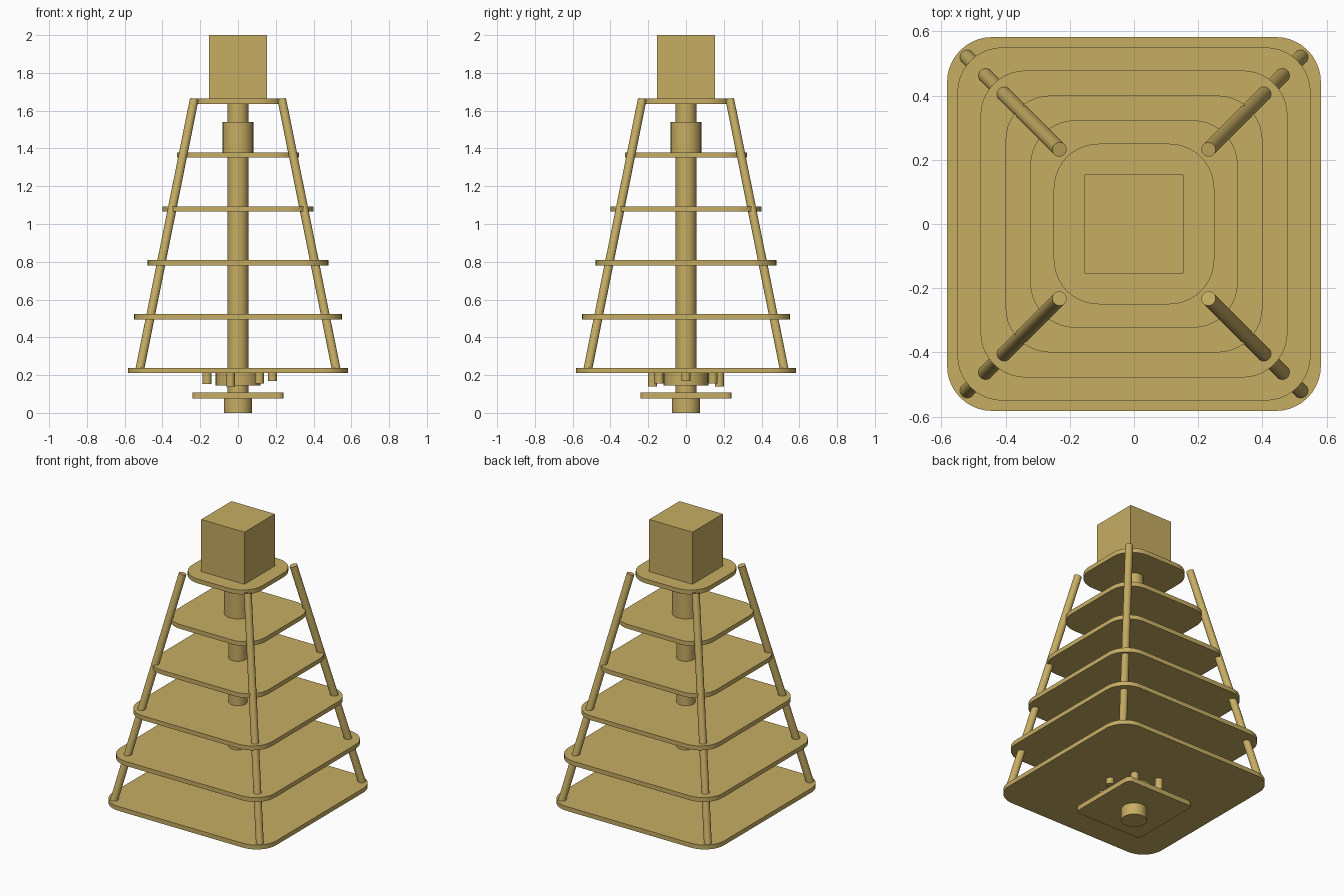
import bpy, bmesh, math
from mathutils import Vector

if "Cube" in bpy.data.objects:
    bpy.data.objects.remove(bpy.data.objects["Cube"])

brass = bpy.data.materials.new("brass")
brass.diffuse_color = (0.57, 0.42, 0.126, 1)
brass.use_nodes = True
brass.node_tree.nodes["Principled BSDF"].inputs["Base Color"].default_value = brass.diffuse_color


def finish(name, bm, smooth=False):
    bmesh.ops.recalc_face_normals(bm, faces=bm.faces)
    me = bpy.data.meshes.new(name)
    bm.to_mesh(me)
    bm.free()
    ob = bpy.data.objects.new(name, me)
    bpy.context.collection.objects.link(ob)
    me.materials.append(brass)
    if smooth:
        bpy.ops.object.select_all(action='DESELECT')
        bpy.context.view_layer.objects.active = ob
        ob.select_set(True)
        bpy.ops.object.shade_smooth_by_angle(angle=math.radians(35))
    return ob


def rod(name, a, b, r, sides=32):
    """Round bar between two points."""
    a, b = Vector(a), Vector(b)
    bm = bmesh.new()
    bmesh.ops.create_cone(bm, cap_ends=True, segments=sides, radius1=r, radius2=r,
                          depth=(b - a).length)
    turn = (b - a).to_track_quat('Z', 'Y').to_matrix().to_4x4()
    turn.translation = (a + b) / 2
    bm.transform(turn)
    return finish(name, bm, True)


def plate(name, half, r, z0, z1, steps=10):
    """Square plate with rounded corners."""
    bm = bmesh.new()
    verts = []
    for q, (sx, sy) in enumerate([(1, 1), (-1, 1), (-1, -1), (1, -1)]):
        for i in range(steps + 1):
            t = (q + i / steps) * math.pi / 2
            verts.append(bm.verts.new((sx * (half - r) + r * math.cos(t),
                                       sy * (half - r) + r * math.sin(t), z0)))
    face = bm.faces.new(verts)
    top = bmesh.ops.extrude_face_region(bm, geom=[face])
    moved = [v for v in top["geom"] if isinstance(v, bmesh.types.BMVert)]
    bmesh.ops.translate(bm, verts=moved, vec=(0, 0, z1 - z0))
    return finish(name, bm, True)


# Stacked shelves, shrinking upward
for i, half in enumerate([0.582, 0.55, 0.478, 0.4, 0.323, 0.25]):
    z = 0.21 + 0.2853 * i
    plate(f"shelf_{i + 1}", half, 0.14, z, z + 0.028)

# Four leaning corner posts
for sx in (-1, 1):
    for sy in (-1, 1):
        rod("corner_post", (sx * 0.521, sy * 0.521, 0.225),
            (sx * 0.232, sy * 0.232, 1.66), 0.023, 24)

# Central column, collar and top block
rod("column", (0, 0, 0.1), (0, 0, 1.64), 0.055)
rod("collar", (0, 0, 1.37), (0, 0, 1.54), 0.081)
bm = bmesh.new()
bmesh.ops.create_cube(bm, size=1)
bmesh.ops.scale(bm, verts=bm.verts, vec=(0.308, 0.308, 0.34))
bmesh.ops.translate(bm, verts=bm.verts, vec=(0, 0, 1.83))
finish("top_block", bm)

# Foot and lower plate
rod("foot", (0, 0, 0), (0, 0, 0.08), 0.075)
plate("lower_plate", 0.242, 0.03, 0.075, 0.107, 6)

# Hub under the bottom shelf with a ring of pegs of varied length
rod("hub", (0, 0, 0.145), (0, 0, 0.215), 0.118)
for i, low in enumerate([0.17, 0.155, 0.14, 0.152, 0.152, 0.14, 0.155]):
    t = math.tau * i / 7
    x, y = 0.182 * math.cos(t), 0.182 * math.sin(t)
    rod("peg", (x, y, low), (x, y, 0.215), 0.024, 16)
